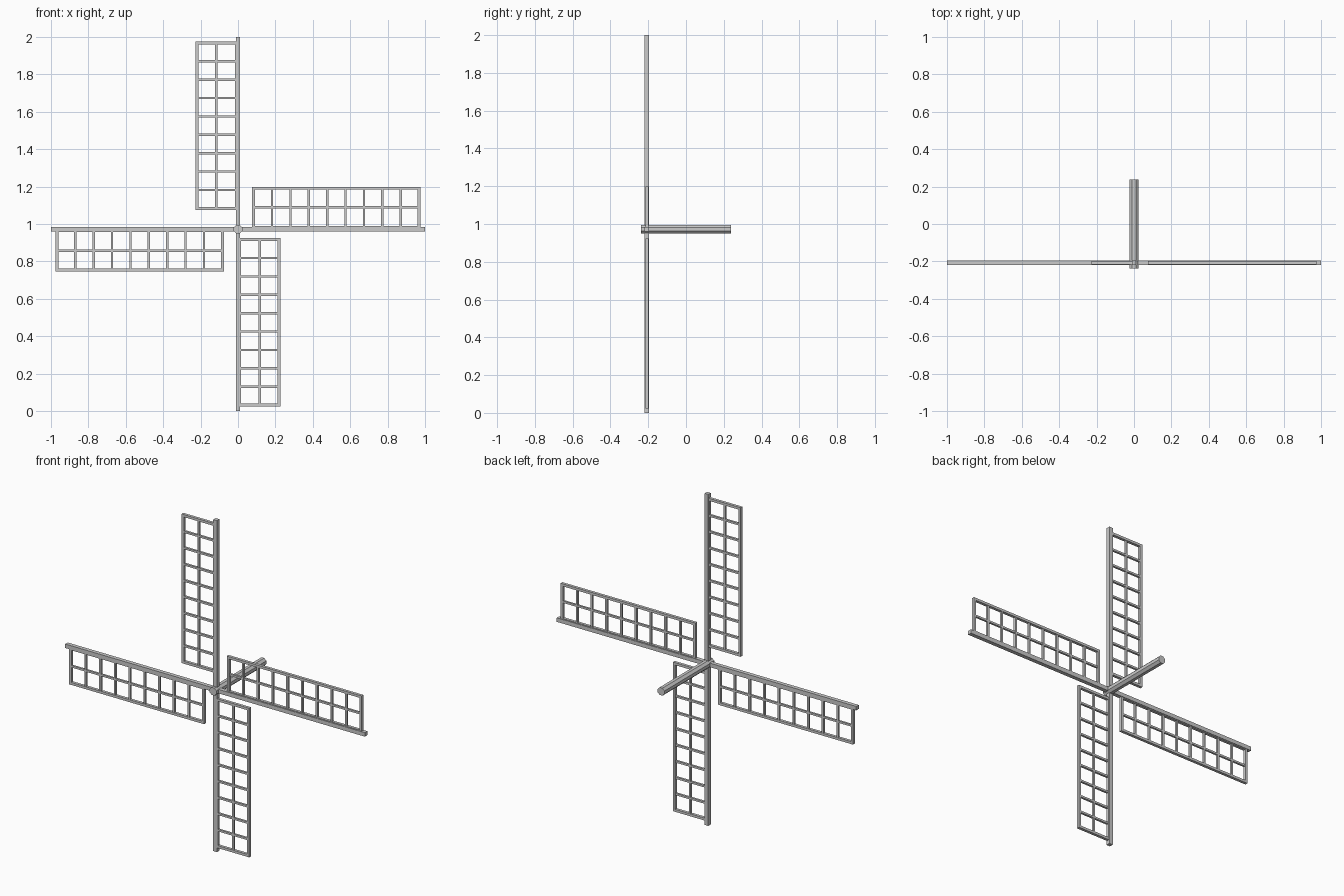
import bpy, bmesh, math
from mathutils import Matrix, Vector

if "Cube" in bpy.data.objects:
    bpy.data.objects.remove(bpy.data.objects["Cube"])

Y = -0.207        # plane of the sails
HUB_Z = 0.973     # axle and horizontal spar height
MID_Z = 1.0       # centre of the vertical spar

def add_box(bm, x0, x1, z0, z1, depth):
    m = Matrix.Translation(((x0 + x1) / 2, 0, (z0 + z1) / 2)) @ \
        Matrix.Diagonal((x1 - x0, depth, z1 - z0, 1))
    bmesh.ops.create_cube(bm, size=1, matrix=m)

def finish(bm, name, loc, angle=0):
    # rotate about y so that +x turns towards +z
    bmesh.ops.rotate(bm, verts=bm.verts, cent=Vector(),
                     matrix=Matrix.Rotation(-angle, 3, 'Y'))
    me = bpy.data.meshes.new(name)
    bm.to_mesh(me)
    bm.free()
    ob = bpy.data.objects.new(name, me)
    ob.location = loc
    bpy.context.collection.objects.link(ob)

def spar(name, loc, angle):
    bm = bmesh.new()
    add_box(bm, -1, 1, -0.012, 0.012, 0.024)
    finish(bm, name, loc, angle)

def sail_lattice(name, loc, angle):
    bm = bmesh.new()
    r0, r1, w0, w1 = 0.076, 0.976, 0.002, 0.226
    t, s = 0.015, 0.012
    # outer frame
    add_box(bm, r0, r1, w0, w0 + t, 0.017)
    add_box(bm, r0, r1, w1 - t, w1, 0.017)
    add_box(bm, r0, r0 + t, w0 + t, w1 - t, 0.017)
    add_box(bm, r1 - t, r1, w0 + t, w1 - t, 0.017)
    # middle rail and rungs
    mid = 0.116
    add_box(bm, r0 + t, r1 - t, mid - s / 2, mid + s / 2, 0.012)
    step = (r1 - r0 - t) / 9
    for i in range(1, 9):
        c = r0 + t / 2 + i * step
        add_box(bm, c - s / 2, c + s / 2, w0 + t, w1 - t, 0.013)
    finish(bm, name, loc, angle)

# spars
spar("horizontal_spar", (0, Y, HUB_Z), 0)
spar("vertical_spar", (0, Y, MID_Z), math.pi / 2)

# four sails
for i, side in enumerate(("right", "top", "left", "bottom")):
    z = MID_Z if i % 2 else HUB_Z
    sail_lattice(side + "_sail_lattice", (0, Y, z), i * math.pi / 2)

# octagonal axle
bm = bmesh.new()
rot = Matrix.Rotation(math.pi / 2, 4, 'X') @ Matrix.Rotation(math.pi / 8, 4, 'Z')
r = 0.0228 / math.cos(math.pi / 8)
bmesh.ops.create_cone(bm, cap_ends=True, segments=8, radius1=r, radius2=r,
                      depth=0.476, matrix=rot)
finish(bm, "axle", (0, 0, HUB_Z))
